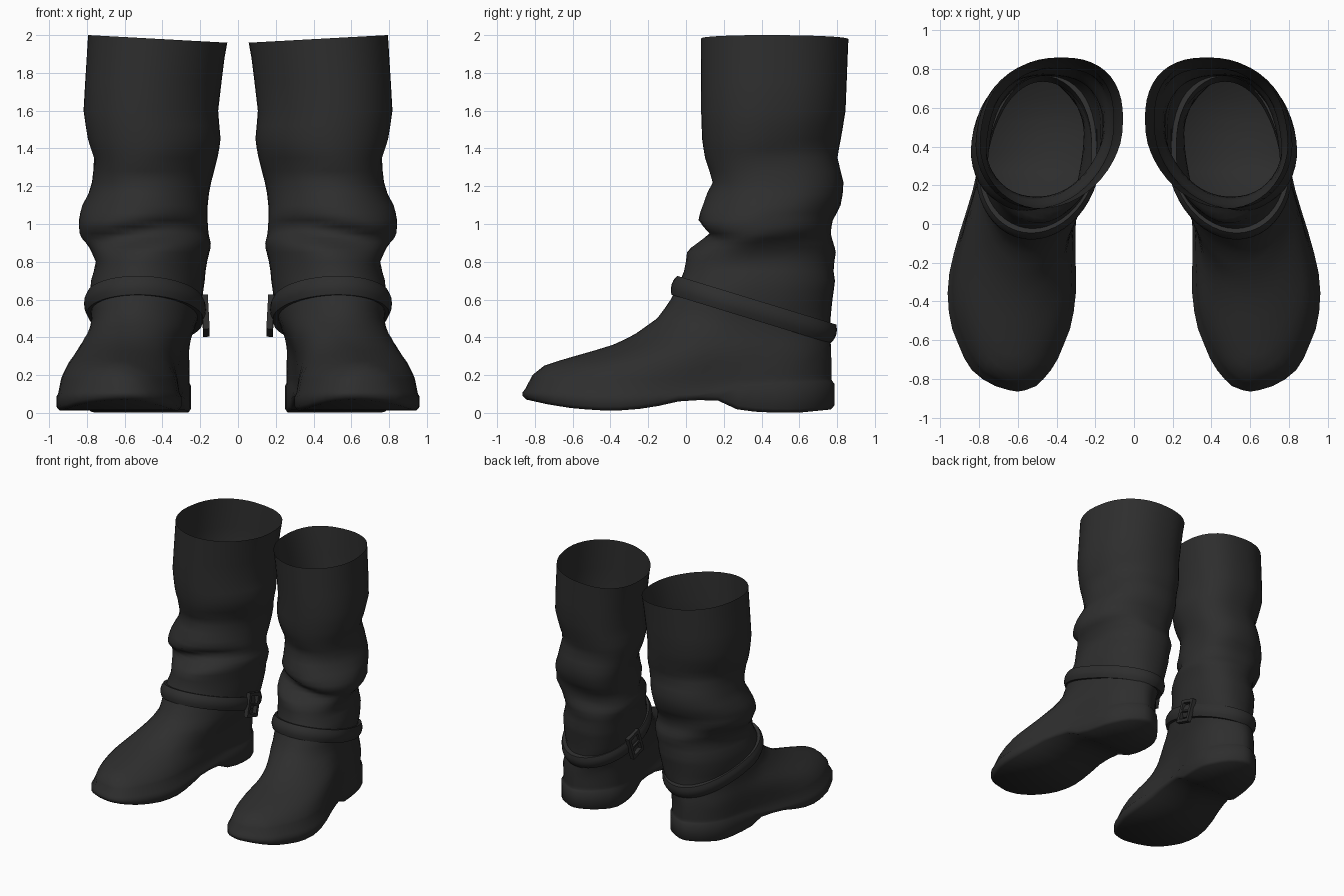
import bpy, bmesh, math
from mathutils import Vector, Matrix

if "Cube" in bpy.data.objects:
    bpy.data.objects.remove(bpy.data.objects["Cube"])

leather = bpy.data.materials.new("black leather")
leather.diffuse_color = (0.027, 0.027, 0.027, 1)
leather.use_nodes = True
leather.node_tree.nodes["Principled BSDF"].inputs["Base Color"].default_value = leather.diffuse_color

N = 48                                   # points round each ring
TH = [2 * math.pi * i / N for i in range(N)]   # 0 = front, pi = back


def interp(tab, v, col=1, key=0):
    if v <= tab[0][key]:
        return tab[0][col]
    for a, b in zip(tab, tab[1:]):
        if v <= b[key]:
            t = (v - a[key]) / (b[key] - a[key])
            return a[col] + t * (b[col] - a[col])
    return tab[-1][col]


def spow(v, p):
    return math.copysign(abs(v) ** p, v)


def smooth(a, b, v):
    t = max(0, min(1, (v - a) / (b - a)))
    return t * t * (3 - 2 * t)


# foot outline seen from above: y, inner x, outer x
PLAN = [(-.865, .58, .62), (-.84, .51, .71), (-.78, .445, .82), (-.7, .395, .873),
        (-.55, .332, .937), (-.4, .30, .966), (-.25, .30, .953), (-.1, .303, .918),
        (.05, .3, .87), (.2, .285, .825), (.4, .25, .785), (.53, .247, .762),
        (.64, .295, .715), (.72, .37, .645), (.765, .44, .575), (.785, .49, .53)]
# instep height along y, sole underside and sole top edge
INSTEP = [(-.865, .13), (-.83, .2), (-.76, .255), (-.58, .31), (-.4, .36), (-.26, .42),
          (-.15, .5), (-.08, .6), (-.04, .66), (0, .9), (.1, 3)]
UNDER = [(-.865, .07), (-.75, .045), (-.6, .022), (-.4, .01), (-.2, .025), (-.05, .06),
         (.05, .068), (.19, .065), (.27, .02), (.4, .003), (.6, 0), (.785, .018)]
EDGE = [(-.865, .125), (-.4, .1), (.1, .115), (.3, .15), (.785, .17)]
# leg: z, front y, back y, inner x, outer x
LEG = [(.3, -.5, .765, .26, .8), (.4, -.3, .76, .24, .775), (.5, -.15, .765, .215, .77),
       (.6, -.08, .775, .195, .78), (.7, -.03, .79, .18, .775), (.75, -.01, .78, .177, .76),
       (.8, 0, .785, .17, .745), (.85, 0, .795, .16, .765), (.9, .07, .78, .145, .79),
       (.95, .135, .765, .16, .835), (1.02, .06, .775, .165, .84), (1.1, .09, .82, .165, .825),
       (1.16, .11, .83, .16, .79), (1.22, .145, .835, .15, .77), (1.35, .1, .8, .115, .755),
       (1.45, .085, .82, .095, .79), (1.6, .08, .845, .11, .815), (2, .08, .86, .06, .79)]


def plan_pt(th, y0=-.865, s=1.0, arch_z=None):
    """Point on the foot outline; arch_z narrows it under the instep."""
    y = (y0 + .785) / 2 - (.785 - y0) / 2 * math.cos(th)
    a, b = interp(PLAN, y, 1), interp(PLAN, y, 2)
    c, w = (a + b) / 2, (b - a) / 2 * s
    if arch_z is not None:
        u = min(1, max(0, (arch_z - .1) / (interp(INSTEP, y) - .1)))
        w *= (1 - u ** 2) ** .5
    if abs(math.sin(th)) < 1e-6:
        w = 0
    return c + (w if math.sin(th) >= 0 else -w), y


def leg_pt(th, z):
    # slouch creases are strongest at the front and sides and drift diagonally
    k = smooth(.7, .85, z) * (1 - smooth(1.4, 1.8, z))
    zz = z + .03 * k * math.sin(2 * th)
    f, b, i, o = (sum(interp(LEG, zz + d, c) for d in (-.012, 0, .012)) / 3
                  for c in (1, 2, 3, 4))
    c, s = math.cos(th), math.sin(th)
    e = .94 - .08 * smooth(-.4, .4, -c) + .08 * smooth(-.4, .4, c)   # egg: narrower in front
    x = (i + o) / 2 + (o - i) / 2 * spow(s, e) + .05 * c
    y = (f + b) / 2 - (b - f) / 2 * spow(c, e)
    return x, y


def boot_pt(th, z):
    k = smooth(.25, .52, z)
    lx, ly = leg_pt(th, z)
    if k >= 1:
        return Vector((lx, ly, z))
    fx, fy = plan_pt(th, interp(INSTEP, z, 0, 1), .965, z)
    fy *= .98
    return Vector((fx + (lx - fx) * k, fy + (ly - fy) * k, z))


def finish(bm, name, angle=40):
    bmesh.ops.remove_doubles(bm, verts=bm.verts, dist=.0005)
    bmesh.ops.recalc_face_normals(bm, faces=bm.faces)
    me = bpy.data.meshes.new(name)
    bm.to_mesh(me)
    bm.free()
    me.materials.append(leather)
    ob = bpy.data.objects.new(name, me)
    bpy.context.collection.objects.link(ob)
    bpy.ops.object.select_all(action='DESELECT')
    ob.select_set(True)
    bpy.context.view_layer.objects.active = ob
    bpy.ops.object.shade_smooth_by_angle(angle=math.radians(angle))
    # second boot of the pair
    mod = ob.modifiers.new("pair", 'MIRROR')
    mod.use_mirror_merge = False
    return ob


def skin(bm, rings, closed=False):
    vs = [[bm.verts.new(p) for p in r] for r in rings]
    pairs = list(zip(vs, vs[1:])) + ([(vs[-1], vs[0])] if closed else [])
    for a, b in pairs:
        for i in range(len(a)):
            j = (i + 1) % len(a)
            bm.faces.new((a[i], a[j], b[j], b[i]))
    return vs


def sole_ring(s, zf):
    out = []
    for th in TH:
        x, y = plan_pt(th, s=s)
        out.append((x, y * (1 + (s - 1) * .5), zf(y)))
    return out


# boot body: sole, foot and shaft as one open skin
rings = [sole_ring(.95, lambda y: interp(UNDER, y)),
         sole_ring(1, lambda y: interp(UNDER, y) + .02),
         sole_ring(1, lambda y: interp(EDGE, y) - .015),
         sole_ring(.97, lambda y: interp(EDGE, y))]
levels = [.18, .2, .225, .25, .275, .3, .33, .36, .39, .42, .46, .5, .55, .6, .65, .7, .75, .8,
          .85, .875, .9, .925, .95, .985, 1.02, 1.06, 1.1, 1.16, 1.22, 1.28, 1.35, 1.4, 1.45,
          1.52, 1.6, 1.75, 1.88]
rings += [[boot_pt(th, z) for th in TH] for z in levels]
rim = [boot_pt(th, 2) for th in TH]
for p in rim:                            # rim slopes down to the inner side
    p.z = 1.96 + .04 * (p.x - .06) / .73
rings.append(rim)
bm = bmesh.new()
vs = skin(bm, rings)
base = vs[0]
for i in range(N // 2):                  # underside strips across the foot
    q = [base[i], base[i + 1], base[(N - i - 1) % N], base[(N - i) % N]]
    bm.faces.new(list(dict.fromkeys(q)))
finish(bm, "boot", 85)


# ankle strap: rounded band following the boot on a slope
def strap_z(y):
    return .672 - .306 * (y + .05)


path = []
for th in TH:
    z = .55
    for _ in range(25):
        p = boot_pt(th, z)
        z = .5 * z + .5 * strap_z(p.y)
    path.append(Vector((p.x, p.y, strap_z(p.y))))
up = Vector((0, .293, .956))
profile = [(-.015, -.05), (.018, -.052), (.03, -.025), (.033, 0), (.03, .025),
           (.018, .052), (-.015, .05)]
rings = []
for i, p in enumerate(path):
    t = path[(i + 1) % N] - path[i - 1]
    n = t.cross(up).normalized()
    rings.append([p + n * a + up * b for a, b in profile])
bm = bmesh.new()
skin(bm, rings, True)
finish(bm, "ankle_strap", 50)

# buckle: rectangular frame with a prong on the inner side
bm = bmesh.new()
tilt = Matrix.Translation((.172, .435, .515)) @ Matrix.Rotation(math.radians(-17), 4, 'X') \
    @ Matrix.Rotation(math.radians(3), 4, 'Y')
for y, z, sy, sz in [(-.058, 0, .026, .19), (.058, 0, .026, .19), (0, .083, .14, .026),
                     (0, -.083, .14, .026), (0, 0, .12, .014)]:
    m = tilt @ Matrix.Translation((0, y, z)) @ Matrix.Diagonal((.034, sy, sz, 1))
    bmesh.ops.create_cube(bm, size=1, matrix=m)
finish(bm, "buckle", 30)
